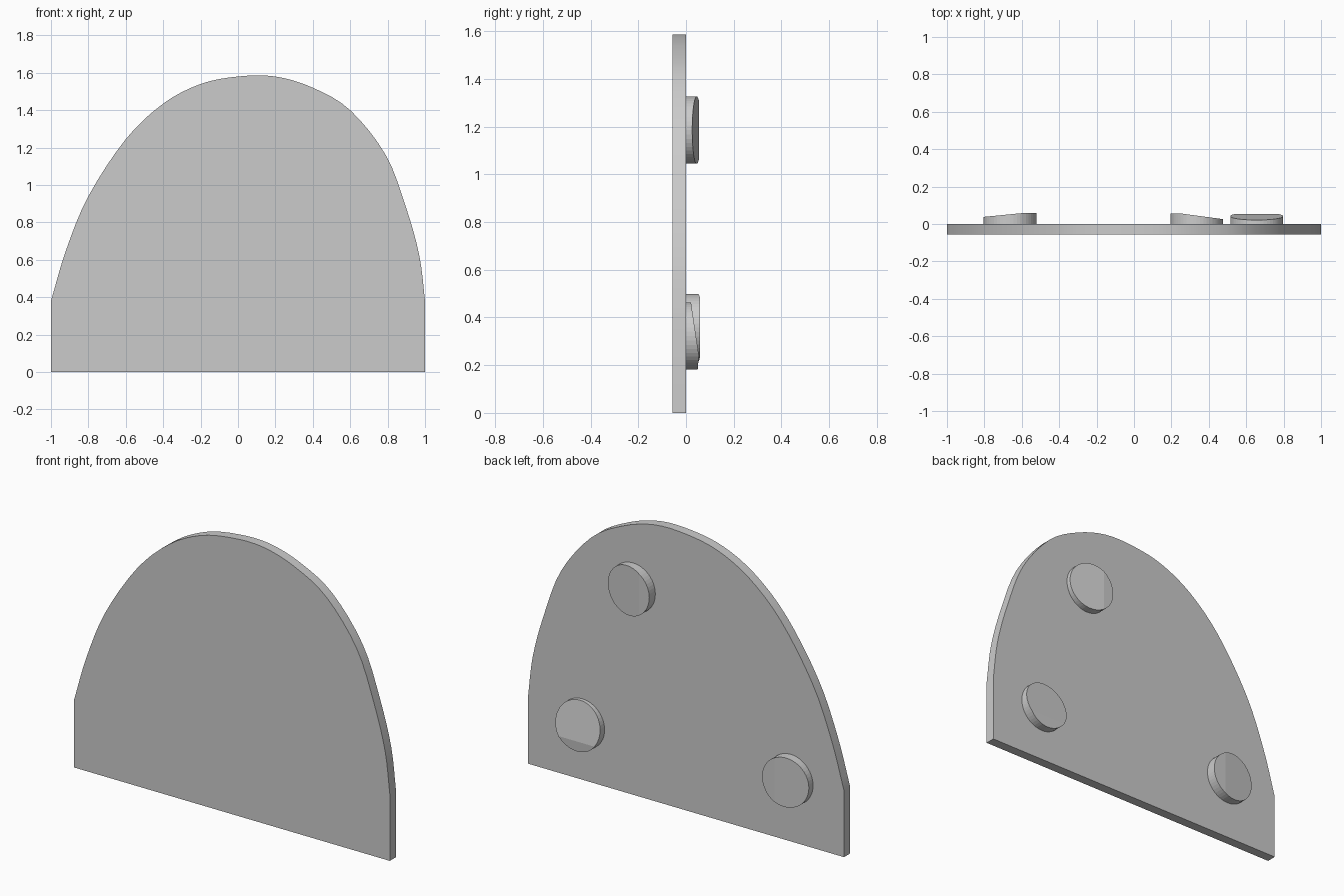
import bpy, bmesh, math
from mathutils import Vector, Matrix

cube = bpy.data.objects.get("Cube")
if cube:
    bpy.data.objects.remove(cube, do_unlink=True)

grey = bpy.data.materials.new("plain grey")
grey.use_nodes = True
grey.diffuse_color = (0.6, 0.6, 0.6, 1)
grey.node_tree.nodes["Principled BSDF"].inputs["Base Color"].default_value = (0.6, 0.6, 0.6, 1)


def finish(bm, name):
    bmesh.ops.recalc_face_normals(bm, faces=bm.faces)
    mesh = bpy.data.meshes.new(name)
    bm.to_mesh(mesh)
    bm.free()
    mesh.materials.append(grey)
    obj = bpy.data.objects.new(name, mesh)
    bpy.context.collection.objects.link(obj)
    bpy.ops.object.select_all(action='DESELECT')
    obj.select_set(True)
    bpy.context.view_layer.objects.active = obj
    bpy.ops.object.shade_smooth_by_angle(angle=math.radians(30))
    return obj


def smooth_path(points, steps):
    """Catmull-Rom curve through the points."""
    pts = [Vector(p) for p in points]
    pts = [2 * pts[0] - pts[1]] + pts + [2 * pts[-1] - pts[-2]]
    path = []
    for a, b, c, d in zip(pts, pts[1:], pts[2:], pts[3:]):
        for i in range(steps):
            t = i / steps
            path.append(0.5 * (2 * b + (c - a) * t + (2 * a - 5 * b + 4 * c - d) * t ** 2
                               + (3 * b - a - 3 * c + d) * t ** 3))
    return path + [pts[-2]]


# Arched plate, with its lopsided outline extruded towards the back
arch = [(-1, 0.38), (-0.92, 0.65), (-0.8, 0.94), (-0.6, 1.245), (-0.4, 1.435), (-0.2, 1.54),
        (0, 1.58), (0.2, 1.58), (0.4, 1.52), (0.6, 1.4), (0.79, 1.16), (0.9, 0.875),
        (0.97, 0.62), (1, 0.38)]
outline = [Vector((-1, 0))] + smooth_path(arch, 4) + [Vector((1, 0))]
bm = bmesh.new()
face = bm.faces.new([bm.verts.new((p.x, -0.056, p.y)) for p in outline])
back = bmesh.ops.extrude_face_region(bm, geom=[face])["geom"]
bmesh.ops.translate(bm, vec=(0, 0.056, 0), verts=[g for g in back if isinstance(g, bmesh.types.BMVert)])
finish(bm, "arched_plate")


def pad(name, x, z, axis, profile):
    """Round pad whose back is cut by planes along a (position, depth) profile."""
    bm = bmesh.new()
    place = Matrix.Translation((x, 0.04, z)) @ Matrix.Rotation(math.pi / 2, 4, 'X')
    bmesh.ops.create_cone(bm, cap_ends=True, segments=48, radius1=0.141, radius2=0.141,
                          depth=0.08, matrix=place)
    for (p, d), (q, e) in zip(profile, profile[1:]):
        slope = (e - d) / (q - p)
        point, normal = Vector((x, d, z)), Vector((0, 1, 0))
        point[axis], normal[axis] = p, -slope
        cut = bmesh.ops.bisect_plane(bm, geom=bm.verts[:] + bm.edges[:] + bm.faces[:],
                                     plane_co=point, plane_no=normal, clear_outer=True)
        edges = [g for g in cut["geom_cut"] if isinstance(g, bmesh.types.BMEdge)]
        bmesh.ops.holes_fill(bm, edges=edges, sides=0)
    obj = finish(bm, name)
    bpy.ops.object.shade_smooth_by_angle(angle=math.radians(4))
    for poly in obj.data.polygons:      # crisp creased back
        if abs(poly.normal.y) > 0.5:
            poly.use_smooth = False


# Three pads on the back, each worn at a different slant
pad("lower_right_pad", -0.663, 0.357, 0, [(-0.804, 0.038), (-0.6, 0.058), (-0.522, 0.0581)])
pad("upper_pad", 0.335, 1.185, 0, [(0.194, 0.055), (0.26, 0.0549), (0.476, 0.026)])
pad("lower_left_pad", 0.656, 0.322, 2, [(0.181, 0.049), (0.24, 0.054), (0.463, 0.021)])
